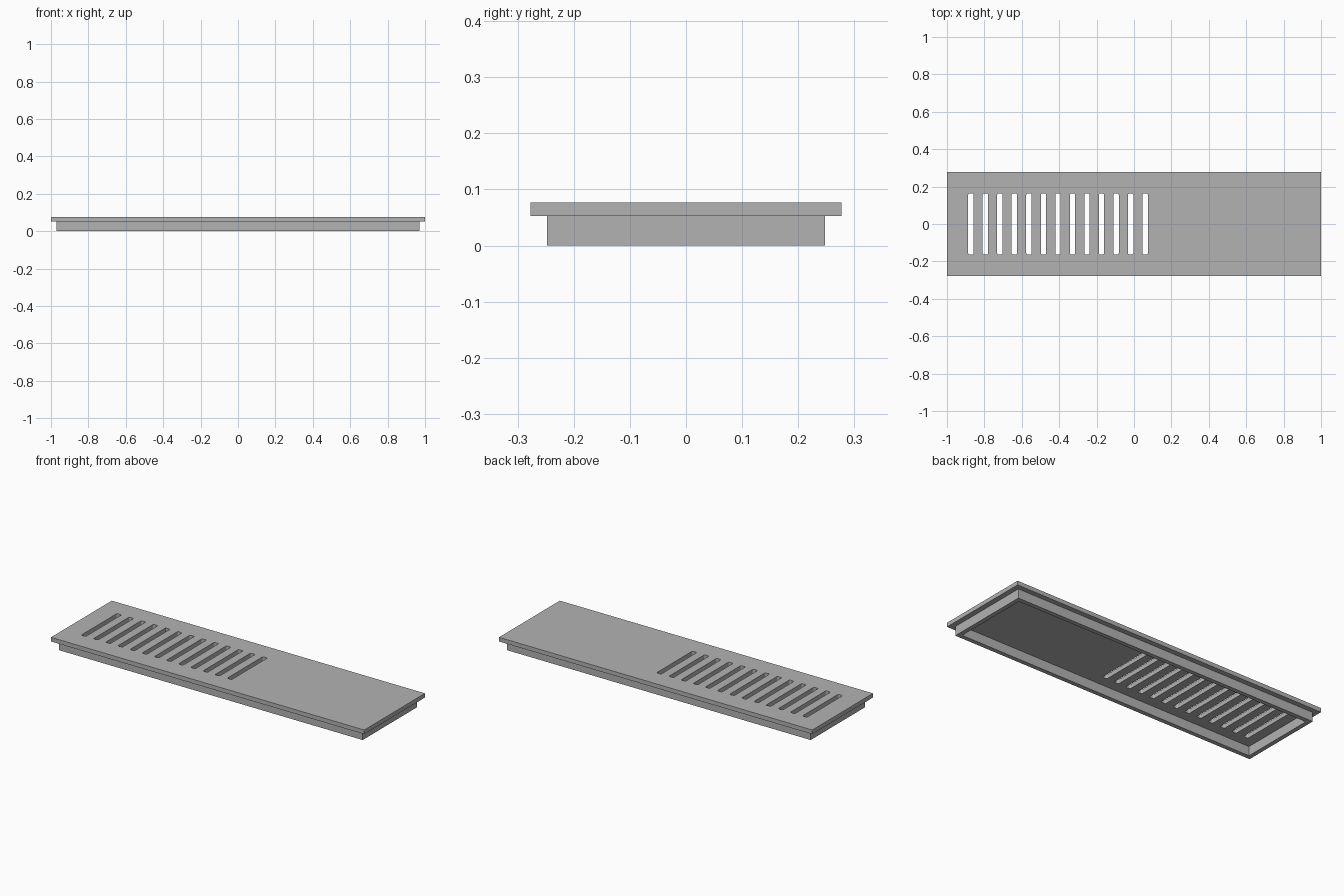
import bpy
from math import sin, cos, pi

cube = bpy.data.objects.get("Cube")
if cube:
    bpy.data.objects.remove(cube, do_unlink=True)

LIP_Z, TOP_Z = 0.053, 0.077
PLATE_X, PLATE_Y = 1.0, 0.277
SKIRT_X, SKIRT_Y, WALL = 0.97, 0.248, 0.025
SLOTS, FIRST_X, PITCH = 13, -0.872, 0.0776
SLOT_X, SLOT_Y, SLOT_R = 0.0145, 0.163, 0.007

grey = bpy.data.materials.new("grey metal")
grey.use_nodes = True
grey.diffuse_color = (0.45, 0.45, 0.45, 1)
grey.node_tree.nodes["Principled BSDF"].inputs["Base Color"].default_value = grey.diffuse_color


def rectangle(hx, hy, cx=0.0, radius=0.0, steps=4):
    """Outline of a rectangle with half sizes hx, hy and optional round corners."""
    if not radius:
        return [(cx + hx, hy), (cx - hx, hy), (cx - hx, -hy), (cx + hx, -hy)]
    points = []
    for quarter, (sx, sy) in enumerate([(1, 1), (-1, 1), (-1, -1), (1, -1)]):
        for i in range(steps + 1):
            a = (quarter + i / steps) * pi / 2
            points.append((cx + sx * (hx - radius) + radius * cos(a),
                           sy * (hy - radius) + radius * sin(a)))
    return points


def extruded(name, outlines, z0, z1):
    """Solid between z0 and z1; outlines after the first become holes."""
    curve = bpy.data.curves.new(name, "CURVE")
    curve.dimensions = "2D"
    curve.fill_mode = "BOTH"
    curve.extrude = (z1 - z0) / 2
    for outline in outlines:
        spline = curve.splines.new("POLY")
        spline.points.add(len(outline) - 1)
        for point, (x, y) in zip(spline.points, outline):
            point.co = (x, y, 0, 1)
        spline.use_cyclic_u = True
    curve.materials.append(grey)
    obj = bpy.data.objects.new(name, curve)
    obj.location.z = (z0 + z1) / 2
    bpy.context.collection.objects.link(obj)
    bpy.ops.object.select_all(action="DESELECT")
    obj.select_set(True)
    bpy.context.view_layer.objects.active = obj
    bpy.ops.object.convert(target="MESH")
    bpy.ops.object.shade_flat()


# Flat cover plate with a row of vent slots
slots = [rectangle(SLOT_X, SLOT_Y, FIRST_X + i * PITCH, SLOT_R) for i in range(SLOTS)]
extruded("slotted_plate", [rectangle(PLATE_X, PLATE_Y)] + slots, LIP_Z, TOP_Z)

# Hollow skirt below the plate
extruded("skirt", [rectangle(SKIRT_X, SKIRT_Y),
                   rectangle(SKIRT_X - WALL, SKIRT_Y - WALL)], 0, LIP_Z)
